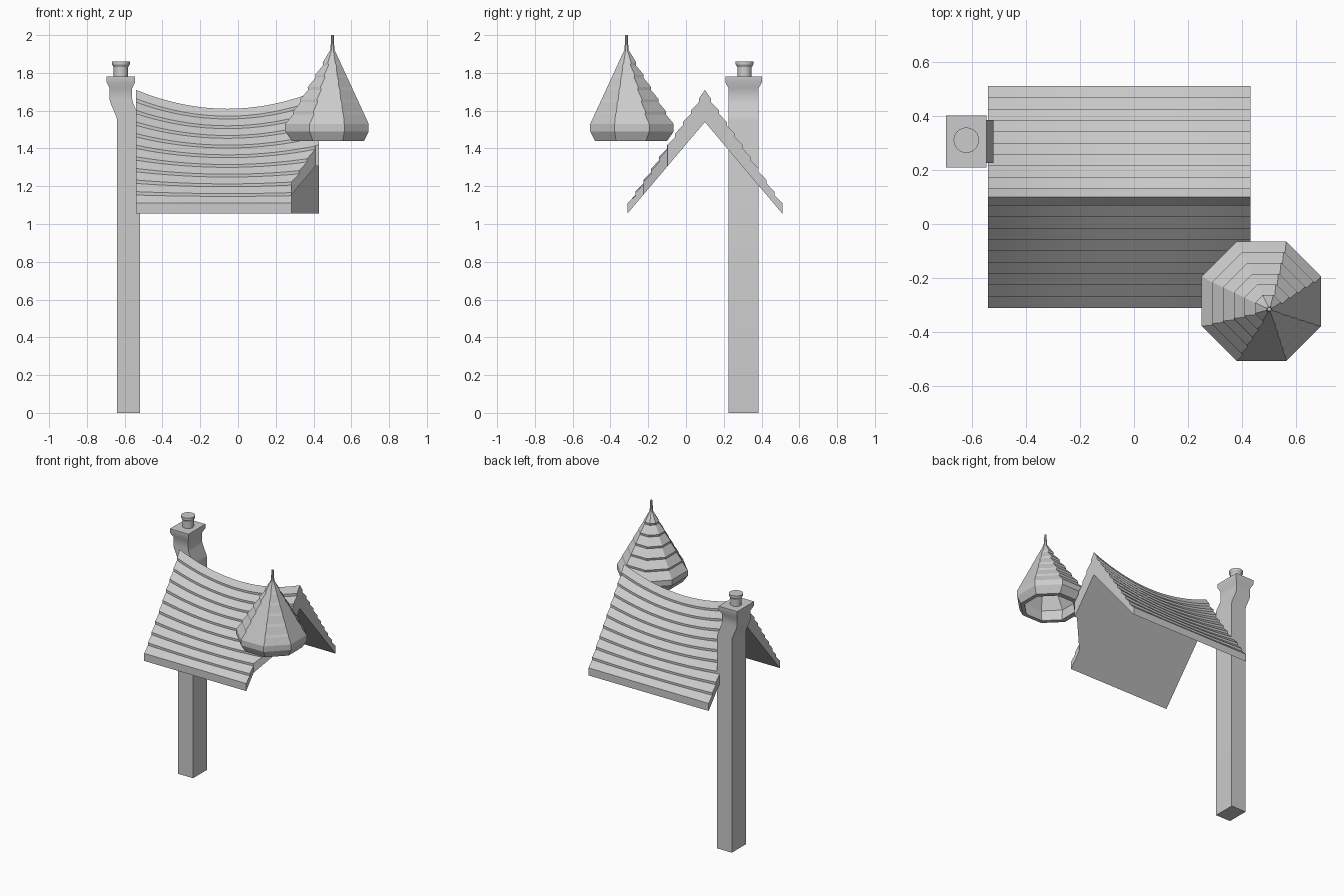
import bpy, bmesh, math

cube = bpy.data.objects.get("Cube")
if cube:
    bpy.data.objects.remove(cube, do_unlink=True)

GREY = (0.6, 0.6, 0.6, 1)
stone = bpy.data.materials.new("light_grey")
stone.use_nodes = True
stone.diffuse_color = GREY
stone.node_tree.nodes["Principled BSDF"].inputs["Base Color"].default_value = GREY


def loft(name, rings):
    """Skin a list of equal-length rings and close both ends."""
    bm = bmesh.new()
    rows = [[bm.verts.new(p) for p in ring] for ring in rings]
    count = len(rows[0])
    for low, high in zip(rows, rows[1:]):
        for i in range(count):
            j = (i + 1) % count
            bm.faces.new((low[i], low[j], high[j], high[i]))
    bm.faces.new(rows[0])
    bm.faces.new(rows[-1])
    bmesh.ops.recalc_face_normals(bm, faces=bm.faces)
    mesh = bpy.data.meshes.new(name)
    bm.to_mesh(mesh)
    bm.free()
    mesh.materials.append(stone)
    obj = bpy.data.objects.new(name, mesh)
    bpy.context.collection.objects.link(obj)
    return obj


def activate(obj):
    bpy.ops.object.select_all(action='DESELECT')
    obj.select_set(True)
    bpy.context.view_layer.objects.active = obj


def smooth(obj, degrees=30):
    activate(obj)
    bpy.ops.object.shade_smooth_by_angle(angle=math.radians(degrees))


def circle(x, y, z, radius, sides, turn=0.0):
    return [(x + radius * math.cos(turn + math.tau * i / sides),
             y + radius * math.sin(turn + math.tau * i / sides), z)
            for i in range(sides)]


def octagon(x, y, z, apothem):
    return circle(x, y, z, apothem / math.cos(math.pi / 8), 8, math.pi / 8)


# Saddle roof: stepped shingle rows, sagging towards the middle of the ridge
LEFT_X, RIGHT_X = -0.54, 0.43
RIDGE_Y, HALF = 0.10, 0.41
EAVE_LOW, EAVE_TOP, RIDGE_TOP, RIDGE_LOW = 1.055, 1.11, 1.71, 1.54
ROW, STEP = 0.042, 0.018


def roof_slope():
    """(distance from ridge, height) points from the eave up to the ridge."""
    pitch = (RIDGE_TOP - EAVE_TOP) / HALF
    points = [(HALF, EAVE_TOP)]
    for k in range(1, 10):
        height = EAVE_TOP + pitch * ROW * k
        points += [(HALF - ROW * k, height - STEP), (HALF - ROW * k, height)]
    return points + [(0, RIDGE_TOP)]


def roof_section(x):
    middle = (LEFT_X + RIGHT_X) / 2
    sag = 0.1 * (1 - ((x - middle) / (RIGHT_X - middle)) ** 2)
    slope = [(d, z - sag * (z - EAVE_TOP) / (RIDGE_TOP - EAVE_TOP))
             for d, z in roof_slope()]
    back = [(x, RIDGE_Y + d, z) for d, z in slope]
    front = [(x, RIDGE_Y - d, z) for d, z in reversed(slope[:-1])]
    under = [(x, RIDGE_Y - HALF, EAVE_LOW), (x, RIDGE_Y, RIDGE_LOW),
             (x, RIDGE_Y + HALF, EAVE_LOW)]
    return back + front + under


SEGMENTS = 16
roof = loft("roof", [roof_section(LEFT_X + (RIGHT_X - LEFT_X) * i / SEGMENTS)
                     for i in range(SEGMENTS + 1)])

# Octagonal notch where the turret meets the roof corner
TIP_X, TIP_Y = 0.5, -0.315
notch = loft("notch_cutter", [octagon(TIP_X, TIP_Y, z, 0.217) for z in (0.9, 1.9)])
notch.hide_render = True
cut = roof.modifiers.new("notch", 'BOOLEAN')
cut.operation, cut.solver, cut.object = 'DIFFERENCE', 'EXACT', notch
activate(roof)
bpy.ops.object.modifier_apply(modifier="notch")
bpy.data.objects.remove(notch, do_unlink=True)
smooth(roof, 25)


# Turret cap: leaning octagonal cone, shingles stepping out at back and left
def cap_ring(z, near, far):
    """near: reach to the front and right, far: reach to the back and left."""
    shift = (near - far) / 2
    return octagon(TIP_X + shift, TIP_Y - shift, z, (near + far) / 2)


BASE_Z, NECK_Z, ROWS = 1.53, 1.92, 6


def near_at(t):
    return 0.192 + (0.012 - 0.192) * t


def far_at(t):
    return 0.25 + (0.012 - 0.25) * t


rings = [cap_ring(1.80, 0.02, 0.02),       # hollow underside
         cap_ring(1.52, 0.15, 0.19),
         cap_ring(1.44, 0.14, 0.18),
         cap_ring(1.44, 0.167, 0.215),     # lower lip
         cap_ring(1.49, 0.192, 0.25),
         cap_ring(BASE_Z, near_at(0), far_at(0))]
for k in range(1, ROWS + 1):
    t = k / ROWS
    z = BASE_Z + (NECK_Z - BASE_Z) * t
    if k < ROWS:
        drop = 0.015
        rings.append(cap_ring(z - drop, near_at(t - drop / (NECK_Z - BASE_Z)),
                              far_at(t) - 0.002))
    rings.append(cap_ring(z, near_at(t), far_at(t)))
rings += [cap_ring(1.95, 0.009, 0.009), cap_ring(2.0, 0.007, 0.007)]
loft("turret_cap", rings)

# Chimney stack with an outward bend and a flared crown
STACK_Y = 0.305
stack_levels = [(0, -0.58, 0.06, 0.08), (1.55, -0.58, 0.06, 0.08),
                (1.57, -0.585, 0.06, 0.08), (1.64, -0.615, 0.06, 0.08),
                (1.66, -0.62, 0.06, 0.08), (1.72, -0.62, 0.06, 0.08),
                (1.75, -0.62, 0.075, 0.097), (1.78, -0.62, 0.075, 0.097)]
stack = loft("chimney_stack",
             [[(x + sx * hx, STACK_Y + sy * hy, z)
               for sx, sy in ((-1, -1), (1, -1), (1, 1), (-1, 1))]
              for z, x, hx, hy in stack_levels])
smooth(stack)

# Chimney pot with a rim
pot_profile = [(1.77, 0.038), (1.83, 0.038), (1.845, 0.047), (1.86, 0.047)]
pot = loft("chimney_pot", [circle(-0.62, 0.31, z, r, 24) for z, r in pot_profile])
smooth(pot)
